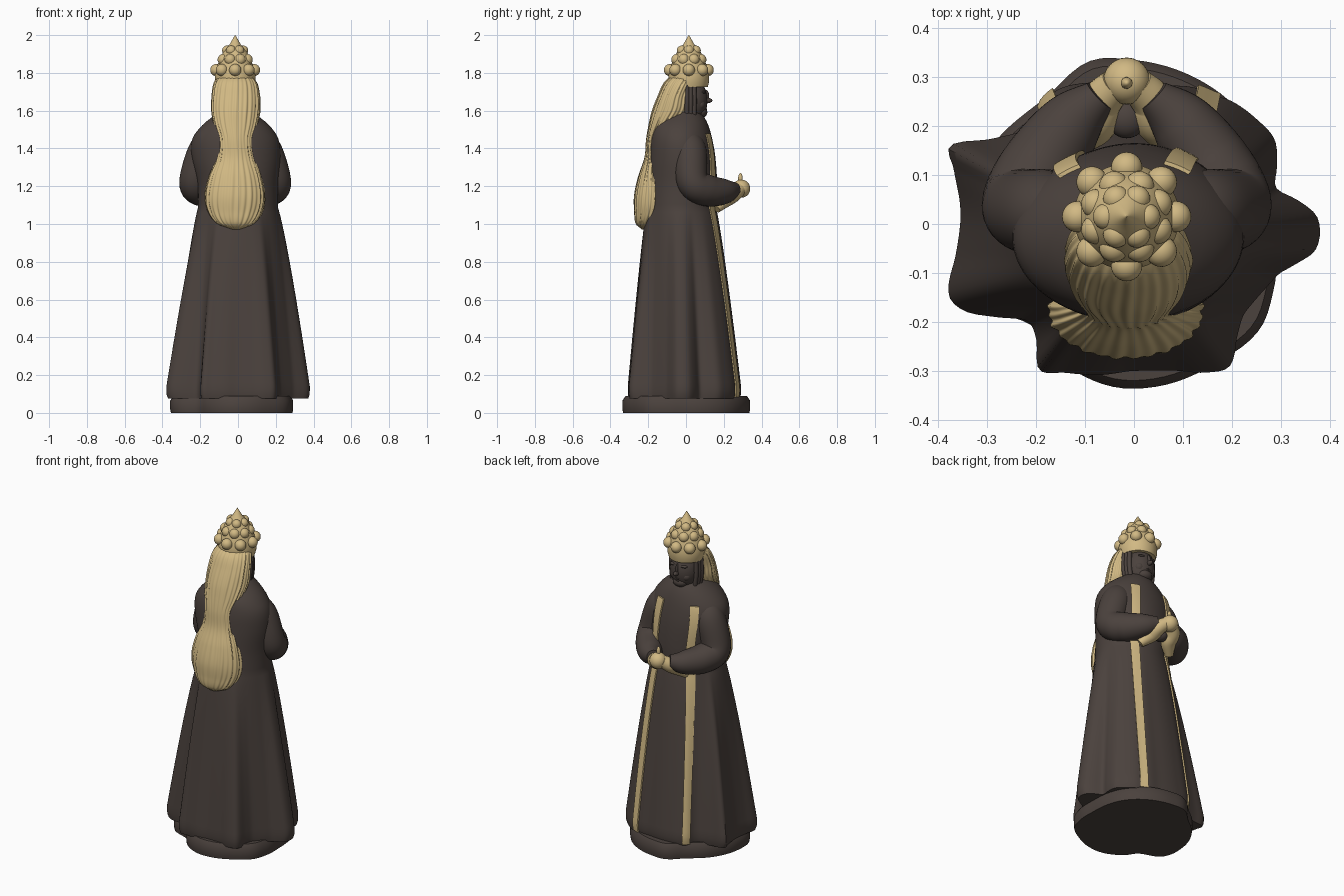
import bpy, bmesh, math
from mathutils import Vector, Matrix

cube = bpy.data.objects.get("Cube")
if cube:
    bpy.data.objects.remove(cube)


def material(name, rgb):
    m = bpy.data.materials.new(name)
    m.use_nodes = True
    m.diffuse_color = (*rgb, 1)
    m.node_tree.nodes["Principled BSDF"].inputs["Base Color"].default_value = (*rgb, 1)
    return m


DARK = material("dark brown", (0.07, 0.054, 0.047))
GOLD = material("pale gold", (0.64, 0.485, 0.23))


def at(rows, k):
    """Smoothly interpolate rows of (key, values...) at key k."""
    i = 0
    while i < len(rows) - 2 and rows[i + 1][0] <= k:
        i += 1
    a, b = rows[i], rows[i + 1]
    p, n = rows[max(i - 1, 0)], rows[min(i + 2, len(rows) - 1)]
    h = b[0] - a[0]
    u = (k - a[0]) / h
    out = []
    for j in range(1, len(a)):
        ma = (b[j] - p[j]) / (b[0] - p[0]) * h
        mb = (n[j] - a[j]) / (n[0] - a[0]) * h
        out.append((2*u**3 - 3*u*u + 1)*a[j] + (u**3 - 2*u*u + u)*ma
                   + (3*u*u - 2*u**3)*b[j] + (u**3 - u*u)*mb)
    return out


def wrapped(rows):
    """Repeat (degrees, radius) rows past both ends of the full turn."""
    return ([(a - 360, r) for a, r in rows[-2:]] + rows + [(a + 360, r) for a, r in rows[:2]])


def keys(a, b, n):
    return [a + (b - a) * i / n for i in range(n + 1)]


def circle(n):
    return [2 * math.pi * i / n for i in range(n)]


def finish(name, bm, mat):
    bmesh.ops.recalc_face_normals(bm, faces=bm.faces)
    for f in bm.faces:
        f.smooth = True
    for e in bm.edges:
        e.smooth = e.calc_face_angle(0) < math.radians(50)
    me = bpy.data.meshes.new(name)
    bm.to_mesh(me)
    bm.free()
    me.materials.append(mat)
    ob = bpy.data.objects.new(name, me)
    bpy.context.collection.objects.link(ob)


def loft(name, rings, mat):
    bm = bmesh.new()
    vs = [[bm.verts.new(p) for p in r] for r in rings]
    n = len(vs[0])
    for a, b in zip(vs, vs[1:]):
        for i in range(n):
            bm.faces.new((a[i], a[(i+1) % n], b[(i+1) % n], b[i]))
    bm.faces.new(vs[0])
    bm.faces.new(vs[-1])
    finish(name, bm, mat)


def tube(name, path, mat, n=20, steps=30):
    """Round tube along path points (x, y, z, radius)."""
    rows = [(i, *p) for i, p in enumerate(path)]
    pts = [at(rows, k) for k in keys(0, len(path) - 1, steps)]
    rings = []
    for i, p in enumerate(pts):
        d = Vector(pts[min(i+1, steps)][:3]) - Vector(pts[max(i-1, 0)][:3])
        side = d.cross(Vector((0.3, -0.9, 0.2))).normalized()
        up = side.cross(d).normalized()
        rings.append([Vector(p[:3]) + p[3]*(side*math.cos(t) + up*math.sin(t)) for t in circle(n)])
    loft(name, rings, mat)


def balls(name, items, mat):
    """Ellipsoids from (centre, radii) pairs."""
    bm = bmesh.new()
    for c, r in items:
        bmesh.ops.create_uvsphere(bm, u_segments=24, v_segments=16, radius=1,
                                  matrix=Matrix.Translation(c) @ Matrix.Diagonal((*r, 1)))
    finish(name, bm, mat)


# Robe: folded hem outline blending into an oval torso
hem = wrapped([(2, .375), (8, .34), (14, .3), (22, .315), (31, .335), (40, .33), (52, .32), (58, .31),
               (66, .305), (78, .29), (90, .29), (105, .3), (118, .315), (126, .312), (133, .295),
               (141, .3), (150, .345), (157, .408), (163, .385), (172, .36), (180, .355), (190, .37),
               (201, .405), (207, .39), (214, .34), (222, .295), (230, .31), (237, .355), (245, .335),
               (258, .315), (270, .3), (285, .31), (297, .34), (304, .35), (313, .31), (322, .29),
               (340, .31), (346, .34), (352, .375)])
torso = [(0, 0, -.025, .215, .185), (1.05, 0, -.025, .213, .185), (1.2, 0, -.02, .213, .185),
         (1.35, -.01, -.022, .235, .178), (1.45, -.014, -.027, .228, .166),
         (1.52, -.012, -.028, .18, .147), (1.57, -.012, -.018, .12, .112), (1.61, -.012, 0, .06, .06)]


def robe_point(a, z, out=0):
    cx, cy, rx, ry = at(torso, z)
    t = min(1, max(0, (1.08 - z) / .94)) ** .84
    if z < .1:
        t -= (.1 - z) * 2
    r = 1 / math.hypot(math.cos(a) / rx, math.sin(a) / ry)
    r = r*(1 - t) + at(hem, math.degrees(a) % 360)[0]*t + out
    return Vector((cx*(1-t) + r*math.cos(a), cy*(1-t) + r*math.sin(a), z))


loft("robe", [[robe_point(a, z) for a in circle(180)] for z in keys(.075, 1.61, 70)], DARK)

# Plinth with an uneven rim
rim = wrapped([(0, .29), (45, .315), (70, .325), (90, .335), (105, .345), (125, .315), (150, .33),
               (180, .355), (203, .365), (224, .295), (240, .315), (262, .335), (280, .335),
               (300, .33), (320, .335), (335, .315)])
loft("plinth", [[Vector((math.cos(a), math.sin(a), 0)) * s * at(rim, math.degrees(a))[0]
                 + Vector((0, 0, z)) for a in circle(96)]
                for z, s in ((0, .99), (.02, 1), (.065, 1), (.09, .95))], DARK)


# Gold trim bands lying on the robe
def trim(name, a0, a1, z0, z1, half):
    rings = []
    for i, z in enumerate(keys(z0, z1, 40)):
        mid = math.radians(a0 + (a1 - a0) * i / 40)
        d = half / (robe_point(mid, z) - Vector((0, 0, z))).length
        span = [mid + d*s for s in (-1, -.5, 0, .5, 1)]
        rings.append([robe_point(a, z, .008) for a in span]
                     + [robe_point(a, z, -.001) for a in reversed(span)])
    loft(name, rings, GOLD)


for side, s, low, high in (("left", 1, (61, 56), (56, 55)), ("right", -1, (125, 129), (128, 131))):
    trim(side + "_skirt_trim", *low, .085, 1.1, .023)
    trim(side + "_chest_trim", *high, 1.2, 1.48, .022)
    # Sleeve bent at the elbow, with a gold cuff edge running to the trim
    mx = lambda pts: [(s*x - .015, y, z, r) for x, y, z, r in pts]
    tube(side + "_sleeve", mx([(.1, -.01, 1.47, .06), (.158, .02, 1.39, .088), (.212, .035, 1.225, .084),
                               (.178, .11, 1.178, .084), (.115, .203, 1.172, .067),
                               (.055, .262, 1.185, .036)]), DARK, 32, 50)
    tube(side + "_cuff", mx([(.02, .285, 1.185, .036), (.052, .25, 1.158, .043),
                             (.064, .205, 1.13, .044), (.105, .16, 1.08, .024)]), GOLD)
    # Braids framing the face
    for j in range(3):
        tube(f"{side}_braid_{j + 1}", mx([(.083 - .004*j, .005 + .019*j, 1.56, .012),
                                          (.094 - .005*j, .005 + .019*j, 1.65, .014),
                                          (.09 - .004*j, .005 + .019*j, 1.75, .012)]), DARK, 10, 12)

# Orb held in both hands
balls("orb", [((-.015, .292, 1.187), (.048,) * 3), ((-.015, .288, 1.24), (.012, .012, .03))], GOLD)
balls("hands", [((-.015, .215, 1.14), (.04, .04, .03))], DARK)

# Head and face
X = -.015
face = [((X, .03, 1.655), (.085, .084, .115)), ((X, .075, 1.592), (.045, .038, .032)),
        ((X, .114, 1.654), (.013, .026, .014)), ((X, .105, 1.675), (.009, .018, .035)),
        ((X, .1, 1.62), (.022, .012, .006)), ((X, .1, 1.608), (.018, .012, .006))]
for s in (-1, 1):
    face += [((X + s*.032, .093, 1.675), (.015, .01, .008)), ((X + s*.034, .092, 1.697), (.024, .014, .008)),
             ((X + s*.038, .072, 1.632), (.03, .03, .03))]
balls("head", face, DARK)

# Long hair, narrow at the shoulders and full at the ends
hair = [(.972, -.01, -.222, .02, .012), (1.0, -.012, -.205, .095, .06), (1.07, -.015, -.183, .145, .09),
        (1.15, -.017, -.177, .157, .096), (1.25, -.016, -.176, .138, .076), (1.35, -.012, -.17, .1, .05),
        (1.45, -.012, -.163, .09, .047), (1.53, -.012, -.12, .115, .075), (1.6, -.012, -.08, .128, .098),
        (1.68, -.012, -.06, .126, .087), (1.75, -.014, -.03, .112, .084), (1.79, -.015, 0, .08, .07)]
rings = []
for z in keys(.972, 1.79, 80):
    cx, cy, rx, ry = at(hair, z)
    ring = []
    for a in circle(200):
        w = 1 + .02*math.sin(28*a + 2*math.sin(9*z)) + .013*math.sin(17*a - 6*z)
        ring.append(Vector((cx + rx*w*math.cos(a), cy + ry*w*math.sin(a), z)))
    rings.append(ring)
loft("hair", rings, GOLD)

# Crown: band and dome, tiers of beads, pointed tip
CY = .015
crown = [(1.725, .1), (1.75, .106), (1.79, .108), (1.83, .098), (1.88, .08), (1.93, .052), (1.95, .03), (2.0, .001)]
loft("crown", [[Vector((X + r*math.cos(a), CY + r*math.sin(a), z)) for a in circle(48)]
               for z, r in crown], GOLD)
beads = []
for count, z, ring, r, turn in ((8, 1.815, .1, .032, 0), (8, 1.87, .068, .03, .5), (6, 1.918, .042, .027, 0)):
    for a in circle(count):
        a += turn * 2 * math.pi / count
        beads.append(((X + ring*math.cos(a), CY + ring*math.sin(a), z), (r, r, r)))
balls("crown_beads", beads, GOLD)
